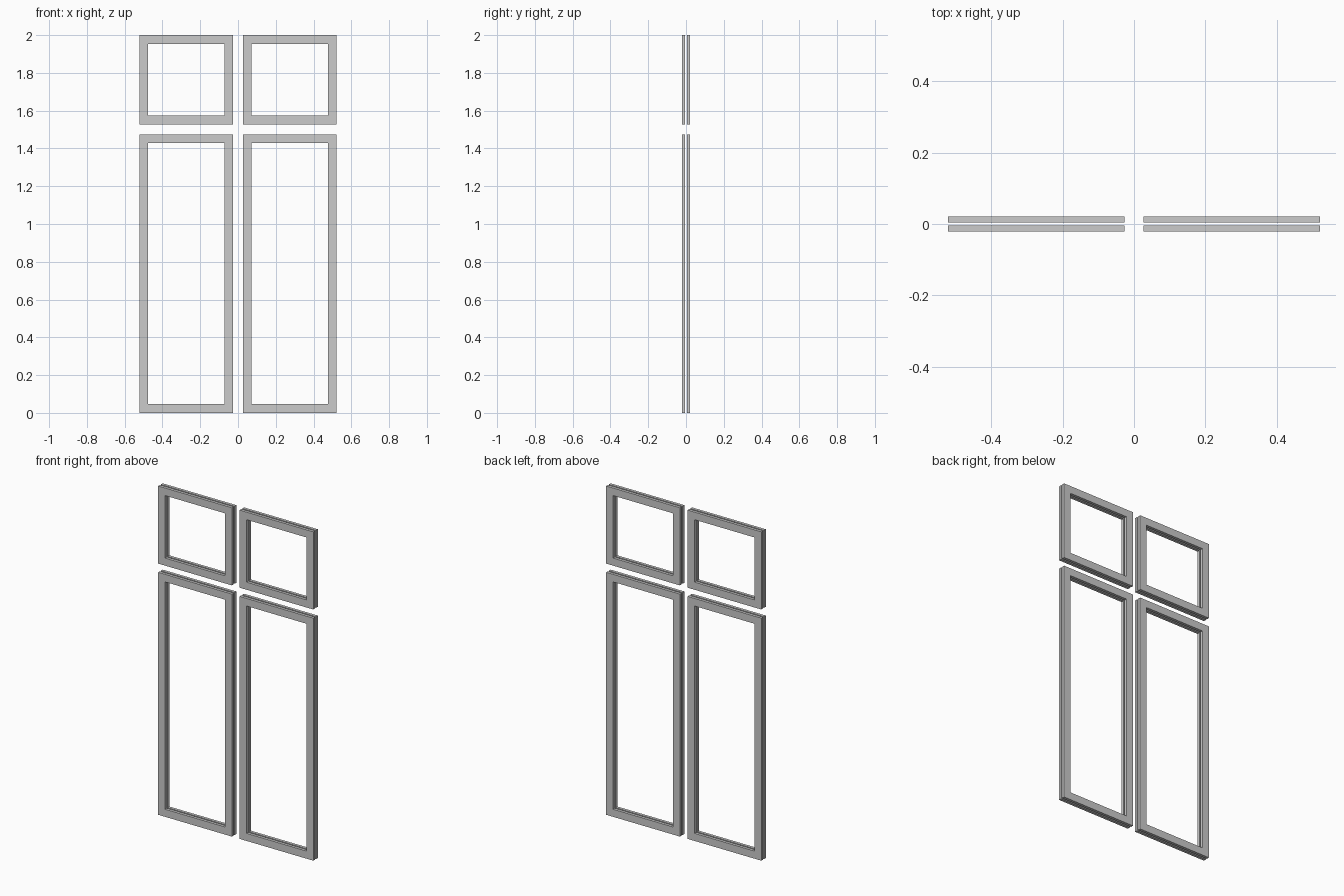
import bpy, bmesh

if "Cube" in bpy.data.objects:
    bpy.data.objects.remove(bpy.data.objects["Cube"])

BORDER = 0.046          # width of the frame members
Y_IN, Y_OUT = 0.004, 0.0215   # each frame is a pair of thin layers with a gap


def frame(name, x0, x1, z0, z1, y0, y1):
    """Rectangular ring: inset a flat panel, drop the middle, extrude in y."""
    bm = bmesh.new()
    rings = []
    for y in (y0, y1):
        for b in (0, BORDER):
            pts = [(x0 + b, z0 + b), (x1 - b, z0 + b), (x1 - b, z1 - b), (x0 + b, z1 - b)]
            rings.append([bm.verts.new((x, y, z)) for x, z in pts])
    outer_f, inner_f, outer_b, inner_b = rings
    for a, b in ((outer_f, inner_f), (inner_f, inner_b), (inner_b, outer_b), (outer_b, outer_f)):
        for i in range(4):
            j = (i + 1) % 4
            bm.faces.new((a[i], a[j], b[j], b[i]))
    bmesh.ops.recalc_face_normals(bm, faces=bm.faces)
    mesh = bpy.data.meshes.new(name)
    bm.to_mesh(mesh)
    bm.free()
    bpy.context.collection.objects.link(bpy.data.objects.new(name, mesh))


# Two tall lower frames and two small upper frames, each doubled front and back
for part, z0, z1 in (("lower_frame", 0.0, 1.475), ("upper_frame", 1.528, 2.0)):
    for side, x0, x1 in (("left", -0.522, -0.026), ("right", 0.026, 0.522)):
        frame(f"{part}_{side}_front", x0, x1, z0, z1, -Y_OUT, -Y_IN)
        frame(f"{part}_{side}_back", x0, x1, z0, z1, Y_IN, Y_OUT)
